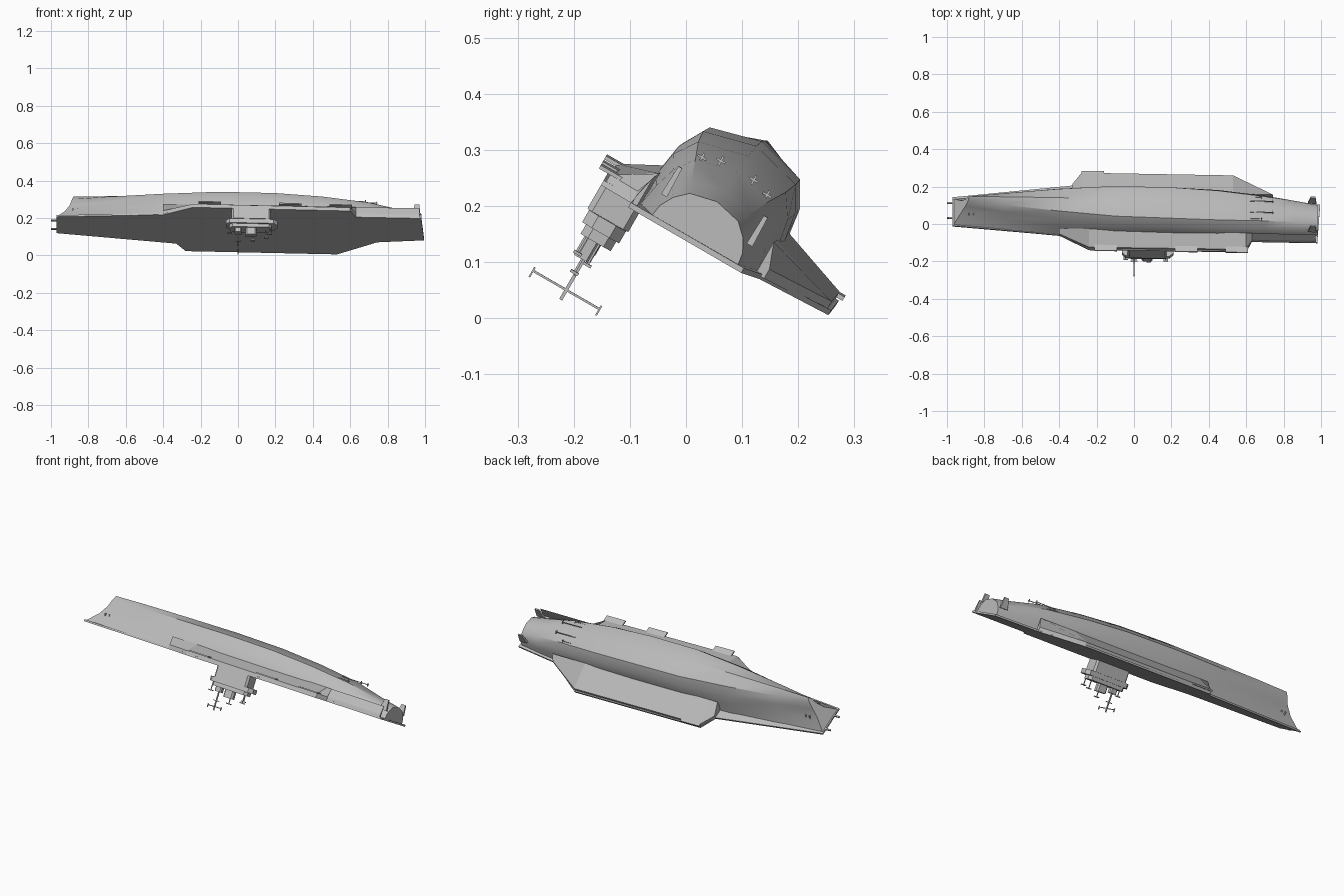
import bpy, bmesh, math

if "Cube" in bpy.data.objects:
    bpy.data.objects.remove(bpy.data.objects["Cube"])

grey = bpy.data.materials.new("ship_grey")
grey.diffuse_color = (0.5, 0.5, 0.5, 1)
grey.use_nodes = True
grey.node_tree.nodes["Principled BSDF"].inputs["Base Color"].default_value = grey.diffuse_color
C, S = math.cos(math.radians(30)), math.sin(math.radians(30))


def P(x, u, d):
    """Ship space (length, across deck, depth below deck) to the tilted world pose."""
    w = -0.146 + 0.027 * x - d
    return (x, C * u - S * w, -S * u - C * w)


def centre(x):
    return -0.042 - 0.014 * x


def loft(name, rings, smooth=False):
    """Skin closed rings of (x, u, d) points and cap both ends."""
    bm = bmesh.new()
    vs = [[bm.verts.new(P(*p)) for p in r] for r in rings]
    n = len(rings[0])
    for a, b in zip(vs, vs[1:]):
        for i in range(n):
            j = (i + 1) % n
            bm.faces.new((a[i], a[j], b[j], b[i]))
    bm.faces.new(vs[0])
    bm.faces.new(vs[-1])
    bmesh.ops.recalc_face_normals(bm, faces=bm.faces)
    me = bpy.data.meshes.new(name)
    bm.to_mesh(me)
    bm.free()
    me.materials.append(grey)
    ob = bpy.data.objects.new(name, me)
    bpy.context.collection.objects.link(ob)
    if smooth:
        bpy.context.view_layer.objects.active = ob
        ob.select_set(True)
        bpy.ops.object.shade_smooth_by_angle(angle=math.radians(32))
        ob.select_set(False)
    return ob


def box(name, x0, x1, u0, u1, d0, d1, cut=0.0):
    """Block with optional chamfered corners seen from above the deck."""
    k = cut
    if k:
        o = [(x0 + k, u0), (x1 - k, u0), (x1, u0 + k), (x1, u1 - k),
             (x1 - k, u1), (x0 + k, u1), (x0, u1 - k), (x0, u0 + k)]
    else:
        o = [(x0, u0), (x1, u0), (x1, u1), (x0, u1)]
    return loft(name, [[(x, u, d) for x, u in o] for d in (d0, d1)])


# Hull: x, half widths at deck / side / bilge, depth
stations = [(-0.7, .105, .07, .055, .035, .182), (-0.4, .128, .11, .095, .068, .188),
            (-0.1, .134, .126, .119, .093, .192), (0.2, .134, .128, .12, .095, .188),
            (0.45, .13, .126, .118, .09, .172), (0.7, .122, .112, .1, .075, .145),
            (0.87, .105, .095, .085, .06, .108), (0.98, .09, .085, .072, .05, .088)]
frac = (0.004, 0.36, 0.63, 0.87)


def section(xs, halves, depth):
    pts = [(xs[i], -h, frac[i] * depth) for i, h in enumerate(halves)]
    pts.append((xs[4], 0, depth))
    pts += [(x, -v, d) for x, v, d in reversed(pts[:4])]
    return [(x, centre(x) + v, d) for x, v, d in pts]


rings = [section((-.97, -.925, -.9, -.887, -.88), (.085, .038, .02, .012), .176)]
rings += [section((s[0],) * 5, s[1:5], s[5]) for s in stations]
loft("hull", rings, smooth=True)

# Flight deck with angled outline
near = [(-.97, -.115), (-.4, -.163), (-.24, -.25), (.6, -.25), (.63, -.186), (.98, -.188)]
far = [(.995, .045), (.744, .078), (.53, .217), (-.28, .22), (-.33, .142), (-.97, .06)]
outline = near + far
loft("flight_deck", [[(x, u, d) for x, u in outline] for d in (0, .01)])


# Side sponsons: wedges running from the hull side out to the deck edge
def sponson(name, edge, side):
    rs = []
    for x, u in edge:
        h = centre(x) + side * .12
        rs.append([(x, h, .005), (x, u, .005), (x, u, .024), (x, h, .07)])
    loft(name, rs)


sponson("far_sponson", [(-.33, .142), (-.28, .214), (.53, .21), (.744, .085)], 1)
sponson("near_sponson", [(-.4, -.165), (-.24, -.245), (.6, -.245), (.63, -.188)], -1)
sponson("stern_gallery", [(.63, -.185), (.97, -.186)], -1)

# Deck edge elevators
for i, x in enumerate((-.21, .22, .49)):
    box(f"near_elevator_{i}", x, x + .12, -.268, -.174, .024, .031)
box("far_elevator", -.28, -.16, .15, .226, .016, .024)

# Island, stepped upward
box("island_base", -.035, .175, -.25, -.166, 0, -.06, .01)
box("island_platform", -.065, .21, -.246, -.17, -.06, -.085, .02)
box("island_bridge", -.045, .18, -.238, -.176, -.085, -.105, .015)
box("funnel", .04, .1, -.23, -.197, -.105, -.145, .008)
box("radar_house", -.02, .02, -.228, -.196, -.105, -.13, .006)

# Main mast with cross yard and end aerials
box("mast", -.003, .003, -.213, -.207, -.12, -.229)
box("yard", -.003, .003, -.28, -.14, -.207, -.211)
box("yard_fore_and_aft", -.02, .02, -.212, -.208, -.175, -.179)
for i, u in enumerate((-.28, -.143)):
    box(f"yard_aerial_{i}", -.003, .003, u, u + .003, -.202, -.222)

# Small aerials along the island roof
for i, (x, u, h) in enumerate(((-.045, -.22, .13), (.08, -.213, .17),
                               (.15, -.2, .145), (.17, -.225, .135))):
    box(f"aerial_{i}", x - .002, x + .002, u - .002, u + .002, -.08, -h)
    box(f"aerial_dish_{i}", x - .012, x + .012, u - .008, u + .008, -h, -h - .005)

# Bow catapult horns and anchors
for i, u in enumerate((-.066, .026)):
    box(f"bow_horn_{i}", -1.0, -.96, u - .004, u + .004, .002, .01)
for s in (-1, 1):
    c = centre(-.87)
    for k in (-.012, .012):
        box("anchor_arm", -.87 + k - .003, -.87 + k + .003,
            c + s * .047 - .004, c + s * .047 + .004, .045, .075)

# Propellers with shafts, and rudders
for s in (-1, 1):
    for v, x, d in ((.034, .74, .148), (.067, .68, .135)):
        u = centre(x) + s * v
        box("propeller_shaft", x - .12, x + .005, u - .002, u + .002, d - .002, d + .002)
        box("propeller_blade", x, x + .004, u - .009, u + .009, d - .002, d + .002)
        box("propeller_blade", x, x + .004, u - .002, u + .002, d - .009, d + .009)
    u = centre(.95) + s * .088
    loft("rudder", [[(.93, u - .006, .05), (.975, u - .006, .05), (.975, u + .006, .05), (.93, u + .006, .05)],
                    [(.945, u - .004, .108), (.97, u - .004, .108), (.97, u + .004, .108), (.945, u + .004, .108)]])
